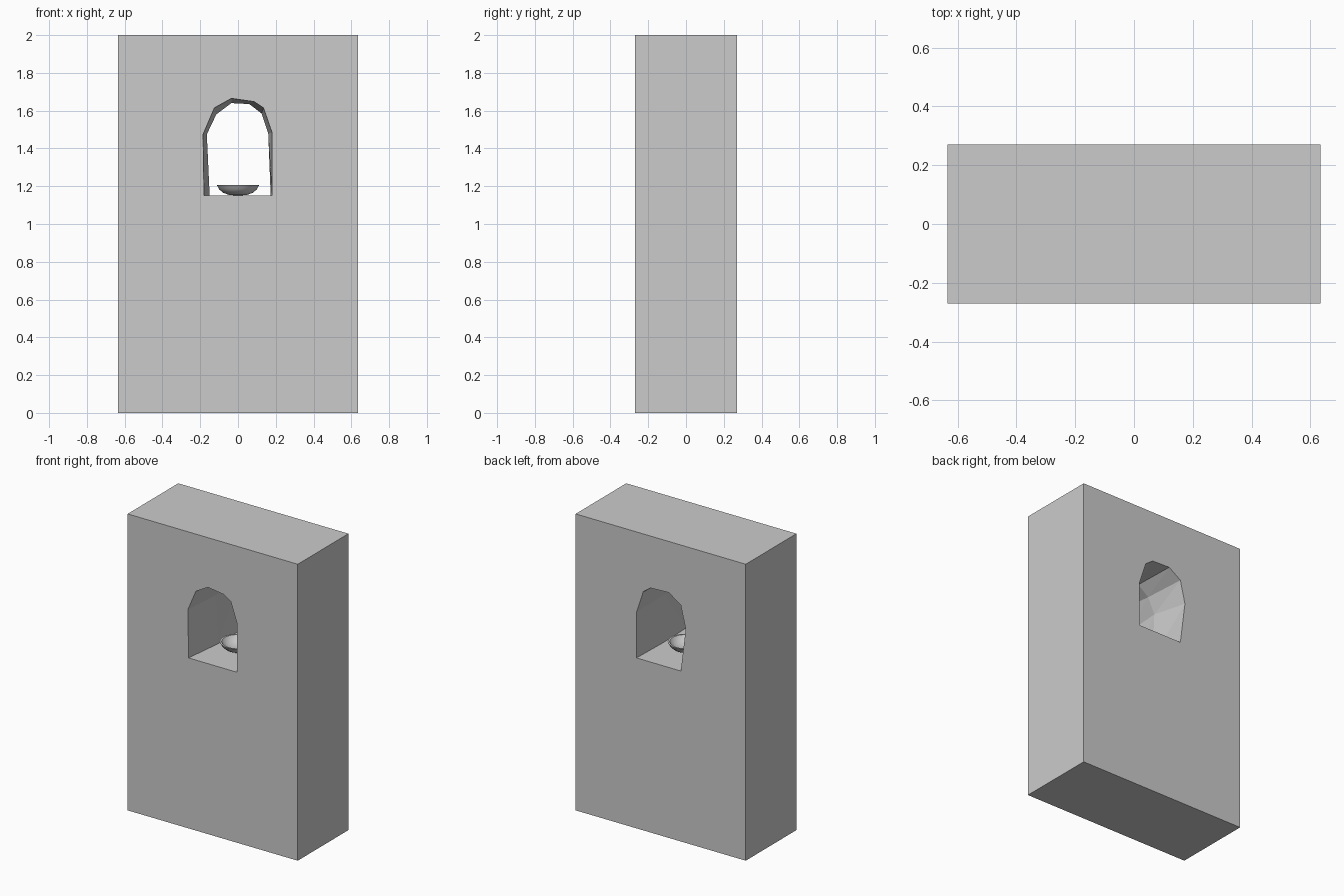
import bpy, bmesh, math

old = bpy.data.objects.get("Cube")
if old:
    bpy.data.objects.remove(old, do_unlink=True)


def add_object(name, bm):
    bmesh.ops.recalc_face_normals(bm, faces=bm.faces[:])
    mesh = bpy.data.meshes.new(name)
    bm.to_mesh(mesh)
    bm.free()
    obj = bpy.data.objects.new(name, mesh)
    bpy.context.collection.objects.link(obj)
    return obj


# Solid wall block
HALF_DEPTH = 0.27
bm = bmesh.new()
bmesh.ops.create_cube(bm, size=1)
for v in bm.verts:
    v.co.x *= 1.27
    v.co.y *= 2 * HALF_DEPTH
    v.co.z = (v.co.z + 0.5) * 2
wall = add_object("wall", bm)

# Uneven arched opening, pinched in the middle of the wall
front = [(-.18, 1.15), (-.185, 1.475), (-.125, 1.615), (-.035, 1.665),
         (.085, 1.648), (.135, 1.615), (.18, 1.485), (.18, 1.15)]
middle = [(-.15, 1.15), (-.165, 1.475), (-.115, 1.58), (-.035, 1.64),
          (.06, 1.635), (.125, 1.585), (.16, 1.48), (.173, 1.15)]
back = [(-.15, 1.15), (-.187, 1.44), (-.15, 1.595), (-.06, 1.655),
        (.075, 1.65), (.13, 1.61), (.18, 1.46), (.18, 1.15)]
sections = [(-HALF_DEPTH - .1, front), (-HALF_DEPTH, front), (0, middle),
            (HALF_DEPTH, back), (HALF_DEPTH + .1, back)]

bm = bmesh.new()
rings = [[bm.verts.new((x, y, z)) for x, z in pts] for y, pts in sections]
for a, b in zip(rings, rings[1:]):
    for i in range(len(a)):
        j = (i + 1) % len(a)
        bm.faces.new((a[i], a[j], b[j], b[i]))
bm.faces.new(rings[0])
bm.faces.new(rings[-1])
bmesh.ops.triangulate(bm, faces=bm.faces[:])
cutter = add_object("opening_cutter", bm)
cutter.hide_render = True

cut = wall.modifiers.new("opening", "BOOLEAN")
cut.operation = "DIFFERENCE"
cut.solver = "EXACT"
cut.object = cutter
bpy.context.view_layer.objects.active = wall
bpy.ops.object.modifier_apply(modifier=cut.name)
bpy.data.objects.remove(cutter, do_unlink=True)

# Shallow bowl resting on the sill
profile = [(0, 1.151), (.045, 1.153), (.08, 1.166), (.1, 1.184), (.112, 1.206),
           (.1, 1.206), (.088, 1.188), (.065, 1.172), (.035, 1.163), (0, 1.161)]
bm = bmesh.new()
verts = [bm.verts.new((r, 0, z)) for r, z in profile]
edges = [bm.edges.new(pair) for pair in zip(verts, verts[1:])]
bmesh.ops.spin(bm, geom=verts + edges, cent=(0, 0, 0), axis=(0, 0, 1),
               angle=math.tau, steps=32)
bmesh.ops.remove_doubles(bm, verts=bm.verts[:], dist=.0005)
bowl = add_object("bowl", bm)
bpy.ops.object.select_all(action="DESELECT")
bowl.select_set(True)
bpy.context.view_layer.objects.active = bowl
bpy.ops.object.shade_smooth_by_angle(angle=math.radians(40))
